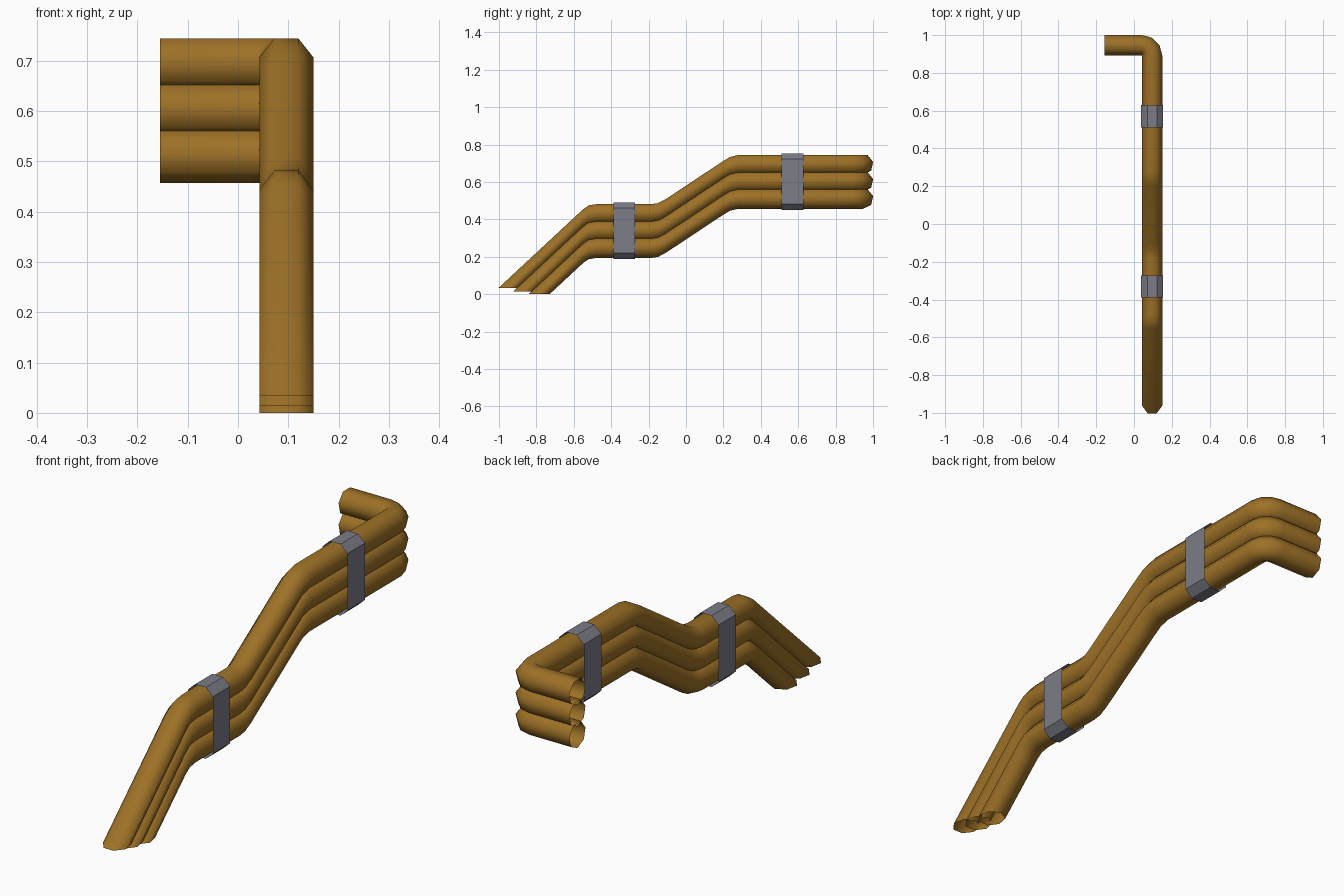
import bpy, bmesh, math

if "Cube" in bpy.data.objects:
    bpy.data.objects.remove(bpy.data.objects["Cube"])


def material(name, rgb):
    m = bpy.data.materials.new(name)
    m.diffuse_color = (*rgb, 1)
    m.use_nodes = True
    m.node_tree.nodes["Principled BSDF"].inputs["Base Color"].default_value = m.diffuse_color
    return m


COPPER = material("aged copper", (0.34, 0.165, 0.02))
STEEL = material("grey steel", (0.2, 0.2, 0.24))

XC, R, SIDES = 0.096, 0.055, 7       # pipe centre x, radius, sides
SPACING, SLOPE = 0.0915, 0.93        # stack spacing, slope of the lower run
# seven-sided section with a flat top: (sideways, up)
SECTION = [(R * math.sin(a), R * math.cos(a))
           for a in (math.pi * (2 * i + 1) / SIDES for i in range(SIDES))]
TOP = R * math.cos(math.pi / SIDES)  # height of the flat top above centre


def loft(name, rings, mat, smooth):
    """Open tube through a list of closed rings."""
    bm = bmesh.new()
    rows = [[bm.verts.new(p) for p in ring] for ring in rings]
    n = len(rings[0])
    for a, b in zip(rows, rows[1:]):
        for i in range(n):
            j = (i + 1) % n
            f = bm.faces.new((a[i], a[j], b[j], b[i]))
            f.smooth = smooth
    bmesh.ops.recalc_face_normals(bm, faces=bm.faces)
    me = bpy.data.meshes.new(name)
    bm.to_mesh(me)
    bm.free()
    me.materials.append(mat)
    ob = bpy.data.objects.new(name, me)
    bpy.context.collection.objects.link(ob)
    return ob


# path of the top edge of the uppermost pipe (y, z)
PATH = [(-0.55, 0.4545), (-0.52, 0.475), (-0.48, 0.4815),
        (-0.185, 0.4815), (-0.15, 0.487), (-0.11, 0.5075),
        (0.20, 0.713), (0.235, 0.734), (0.28, 0.7445)]
Z_HIGH = PATH[-1][1]


def pipe(name, level, end_z):
    drop = level * SPACING
    # horizontal cut at the lower end
    rings = [[(XC + u, -1 + (end_z - w + TOP - 0.036 + drop) / SLOPE, end_z)
              for u, w in SECTION]]
    # sloping run, upright sections
    for y, z in PATH:
        rings.append([(XC + u, y, z - TOP - drop + w) for u, w in SECTION])
    # quarter turn towards -x, then the straight stub
    z = Z_HIGH - TOP - drop
    px, py = XC - R, 0.947 - R
    for k in range(4):
        a = math.radians(30 * k)
        rings.append([(px + (R + u) * math.cos(a), py + (R + u) * math.sin(a), z + w)
                      for u, w in SECTION])
    rings.append([(-0.155, py + R + u, z + w) for u, w in SECTION])
    return loft(name, rings, COPPER, True)


for level, (label, end_z) in enumerate((("upper", 0.034), ("middle", 0.014), ("lower", 0.0))):
    pipe(label + "_pipe", level, end_z)


def strap(name, y0, y1, z0, z1):
    """Thin band with chamfered corners around the whole stack."""
    hw, fw, dz = 0.058, 0.025, 0.031
    prof = [(fw, z1), (hw, z1 - dz), (hw, z0 + dz), (fw, z0),
            (-fw, z0), (-hw, z0 + dz), (-hw, z1 - dz), (-fw, z1)]
    return loft(name, [[(XC + u, y, z) for u, z in prof] for y in (y0, y1)], STEEL, False)


strap("rear_strap", 0.511, 0.629, 0.451, 0.753)
strap("front_strap", -0.388, -0.272, 0.189, 0.491)
